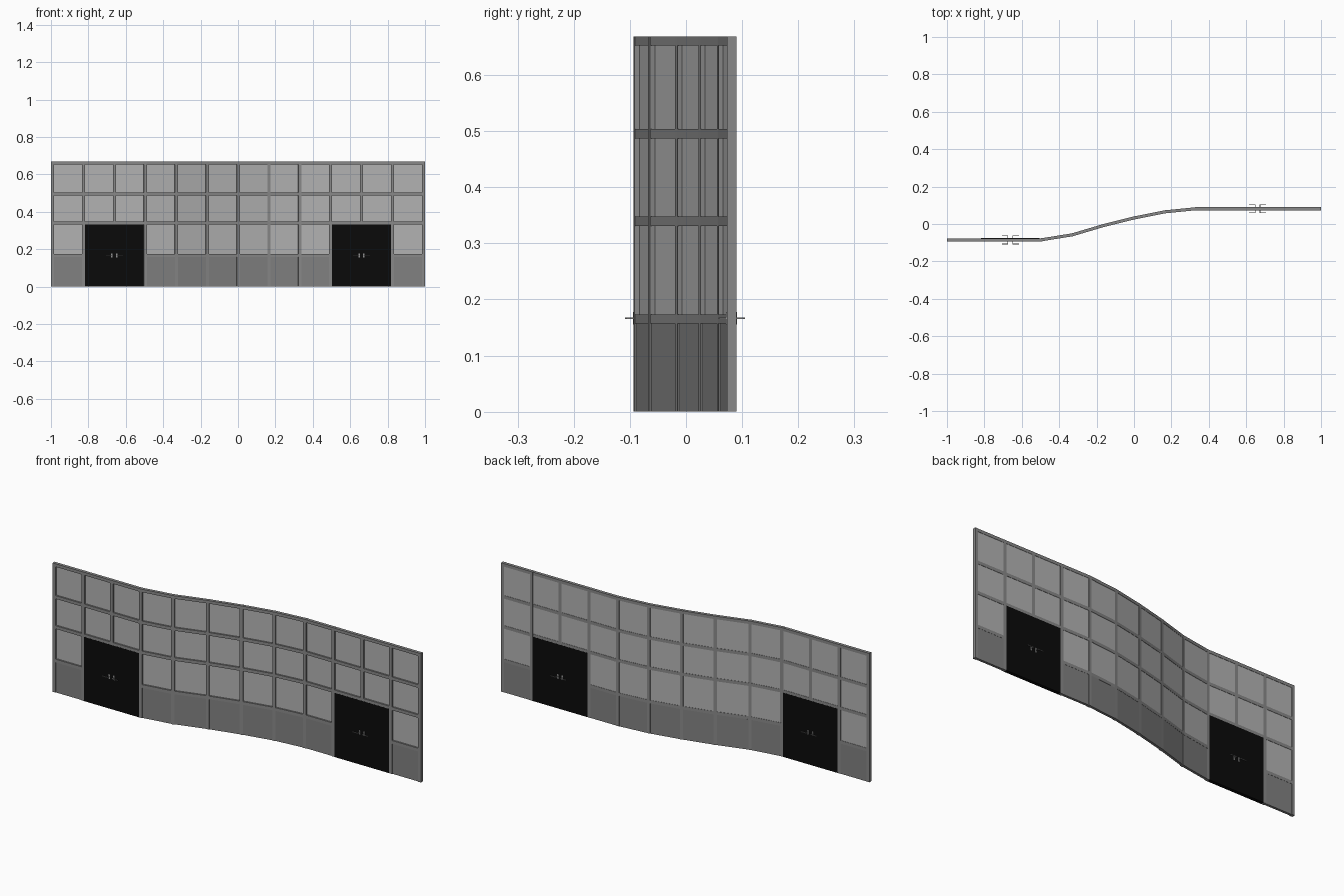
import bpy, bmesh
from mathutils import Vector

if "Cube" in bpy.data.objects:
    bpy.data.objects.remove(bpy.data.objects["Cube"])

# Plan of the wall: 13 post positions along an S-shaped line
STEP = 0.1652
YS = [-0.0845] * 4 + [-0.058, -0.009, 0.032, 0.065] + [0.0815] * 5
NODES = [Vector((-0.9915 + STEP * i, y)) for i, y in enumerate(YS)]
LAST = len(NODES) - 1
H, HALF = 0.669, 0.0083
RAILS = [0.157, 0.331, 0.487, 0.653]
RAIL_H = 0.0165
DOORS = (1, 9)
DOOR_BAYS = {1, 2, 9, 10}


def mat(name, c, a=1.0):
    m = bpy.data.materials.new(name)
    m.diffuse_color = (c, c, c, a)
    m.use_nodes = True
    m.node_tree.nodes["Principled BSDF"].inputs["Base Color"].default_value = m.diffuse_color
    return m


FRAME = mat("frame_grey", 0.25)
PANEL = mat("panel_grey", 0.22)
GLASS = mat("glass_grey", 0.45)
BLACK = mat("door_black", 0.003)
METAL = mat("handle_grey", 0.3)


def direction(i):
    a, b = NODES[max(i - 1, 0)], NODES[min(i + 1, LAST)]
    return (b - a).normalized()


def prism(bm, plan, z0, z1):
    low = [bm.verts.new((p[0], p[1], z0)) for p in plan]
    top = [bm.verts.new((p[0], p[1], z1)) for p in plan]
    bm.faces.new(low[::-1])
    bm.faces.new(top)
    n = len(plan)
    for k in range(n):
        j = (k + 1) % n
        bm.faces.new((low[k], low[j], top[j], top[k]))


def box(bm, x0, x1, y0, y1, z0, z1):
    prism(bm, [(x0, y0), (x1, y0), (x1, y1), (x0, y1)], z0, z1)


def bay(bm, i, front, back, z0, z1):
    # Mitred slab filling one bay between two posts
    n0, n1 = (Vector((-d.y, d.x)) for d in (direction(i), direction(i + 1)))
    a, b = NODES[i], NODES[i + 1]
    prism(bm, [a + n0 * front, b + n1 * front, b + n1 * back, a + n0 * back], z0, z1)


def finish(bm, name, material):
    bmesh.ops.recalc_face_normals(bm, faces=bm.faces)
    me = bpy.data.meshes.new(name)
    bm.to_mesh(me)
    bm.free()
    me.materials.append(material)
    ob = bpy.data.objects.new(name, me)
    bpy.context.collection.objects.link(ob)


# Vertical posts; the middle one over each door stops at the door head
bm = bmesh.new()
for i, p in enumerate(NODES):
    d = direction(i) * HALF
    n = Vector((-d.y, d.x))
    prism(bm, [p - d - n, p + d - n, p + d + n, p - d + n],
          RAILS[1] if i in (2, 10) else 0, H)
finish(bm, "posts", FRAME)

# Horizontal rails, sill panels and window panes
rails, panels, glass = bmesh.new(), bmesh.new(), bmesh.new()
for i in range(LAST):
    door = i in DOOR_BAYS
    for k, z in enumerate(RAILS):
        if door and k == 0:
            continue
        bay(rails, i, -HALF + 0.0002, HALF - 0.0002, z, min(z + RAIL_H, H - 0.0002))
        if k < 3:
            bay(glass, i, 0.0, 0.0065, z + RAIL_H, RAILS[k + 1])
    if not door:
        bay(panels, i, -0.0056, 0.0072, 0, RAILS[0])
finish(rails, "rails", FRAME)
finish(panels, "sill_panels", PANEL)
finish(glass, "window_panes", GLASS)

# Double doors with a lever handle on both faces of each leaf
for side, i in zip(("left", "right"), DOORS):
    cx, cy = NODES[i + 1]
    w = STEP - HALF
    leaves, handles = bmesh.new(), bmesh.new()
    for s in (-1, 1):
        x0, x1 = sorted((cx + s * 0.0004, cx + s * w))
        box(leaves, x0, x1, cy - 0.0086, cy + 0.0086, 0, 0.333)
        hx = cx + s * 0.013
        tip = sorted((hx - s * 0.0015, cx + s * 0.045))
        box(handles, hx - 0.004, hx + 0.004, cy - 0.0098, cy + 0.0098, 0.155, 0.178)
        box(handles, hx - 0.0015, hx + 0.0015, cy - 0.0235, cy + 0.0235, 0.165, 0.168)
        for f in (-1, 1):
            y0, y1 = sorted((cy + f * 0.0208, cy + f * 0.0238))
            box(handles, *tip, y0, y1, 0.1648, 0.1682)
    finish(leaves, side + "_door_leaves", BLACK)
    finish(handles, side + "_door_handles", METAL)
